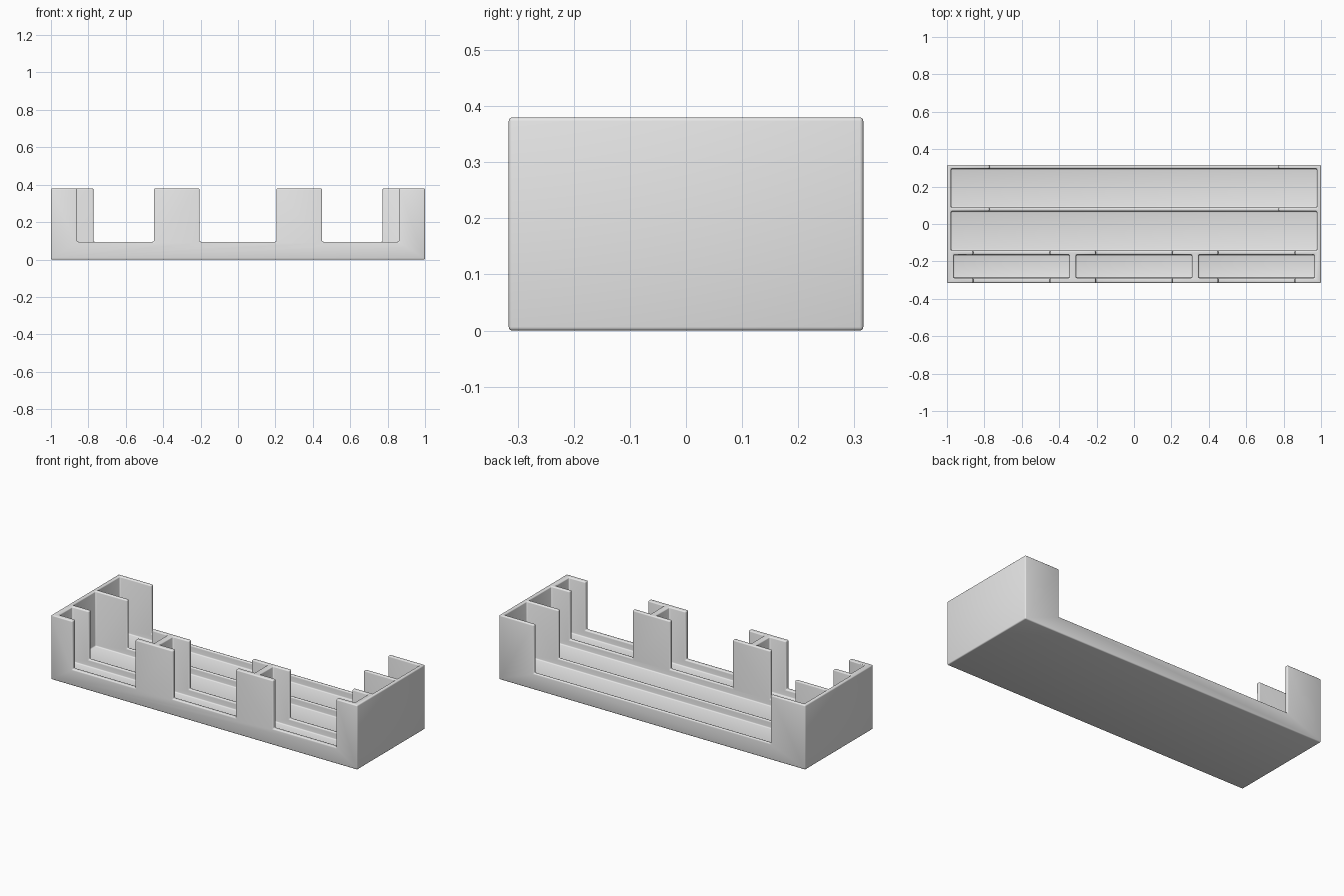
import bpy

if "Cube" in bpy.data.objects:
    bpy.data.objects.remove(bpy.data.objects["Cube"])

grey = bpy.data.materials.new("light grey plastic")
grey.diffuse_color = (0.8, 0.8, 0.8, 1)
grey.use_nodes = True
grey.node_tree.nodes["Principled BSDF"].inputs["Base Color"].default_value = grey.diffuse_color

HEIGHT, FLOOR, LIP = 0.38, 0.055, 0.095


def box(name, x0, x1, y0, y1, z0, z1):
    bpy.ops.mesh.primitive_cube_add(
        size=1, location=((x0 + x1) / 2, (y0 + y1) / 2, (z0 + z1) / 2))
    ob = bpy.context.object
    ob.name = name
    ob.scale = (x1 - x0, y1 - y0, z1 - z0)
    bpy.ops.object.transform_apply(location=True, rotation=True, scale=True)
    return ob


# Solid tray block
tray = box("tray", -1, 1, -0.316, 0.316, 0, HEIGHT)
tray.data.materials.append(grey)

cutters = []
# Two long lanes behind, three short compartments in front
for y0, y1 in ((0.088, 0.295), (-0.142, 0.068)):
    cutters.append(box("lane_cutter", -0.978, 0.978, y0, y1, FLOOR, 0.6))
for cx in (-0.655, 0, 0.655):
    cutters.append(box("compartment_cutter", cx - 0.31, cx + 0.31,
                       -0.288, -0.165, FLOOR, 0.6))
# Finger notches through the two front walls
for cx in (-0.655, 0, 0.655):
    cutters.append(box("front_notch_cutter", cx - 0.205, cx + 0.205,
                       -0.45, -0.09, LIP, 0.7))
# Wide opening through the two back walls
cutters.append(box("back_notch_cutter", -0.773, 0.773, 0.02, 0.45, LIP, 0.7))

for c in cutters:
    c.hide_render = True
    m = tray.modifiers.new("cut", 'BOOLEAN')
    m.operation = 'DIFFERENCE'
    m.solver = 'EXACT'
    m.object = c

# Small rounded edges
bevel = tray.modifiers.new("rounded_edges", 'BEVEL')
bevel.width = 0.007
bevel.segments = 3
bevel.limit_method = 'ANGLE'

# Bake the cuts and remove the helpers
bpy.ops.object.select_all(action='DESELECT')
tray.select_set(True)
bpy.context.view_layer.objects.active = tray
for m in list(tray.modifiers):
    bpy.ops.object.modifier_apply(modifier=m.name)
for c in cutters:
    bpy.data.objects.remove(c, do_unlink=True)
bpy.ops.object.shade_smooth_by_angle(angle=0.7)
